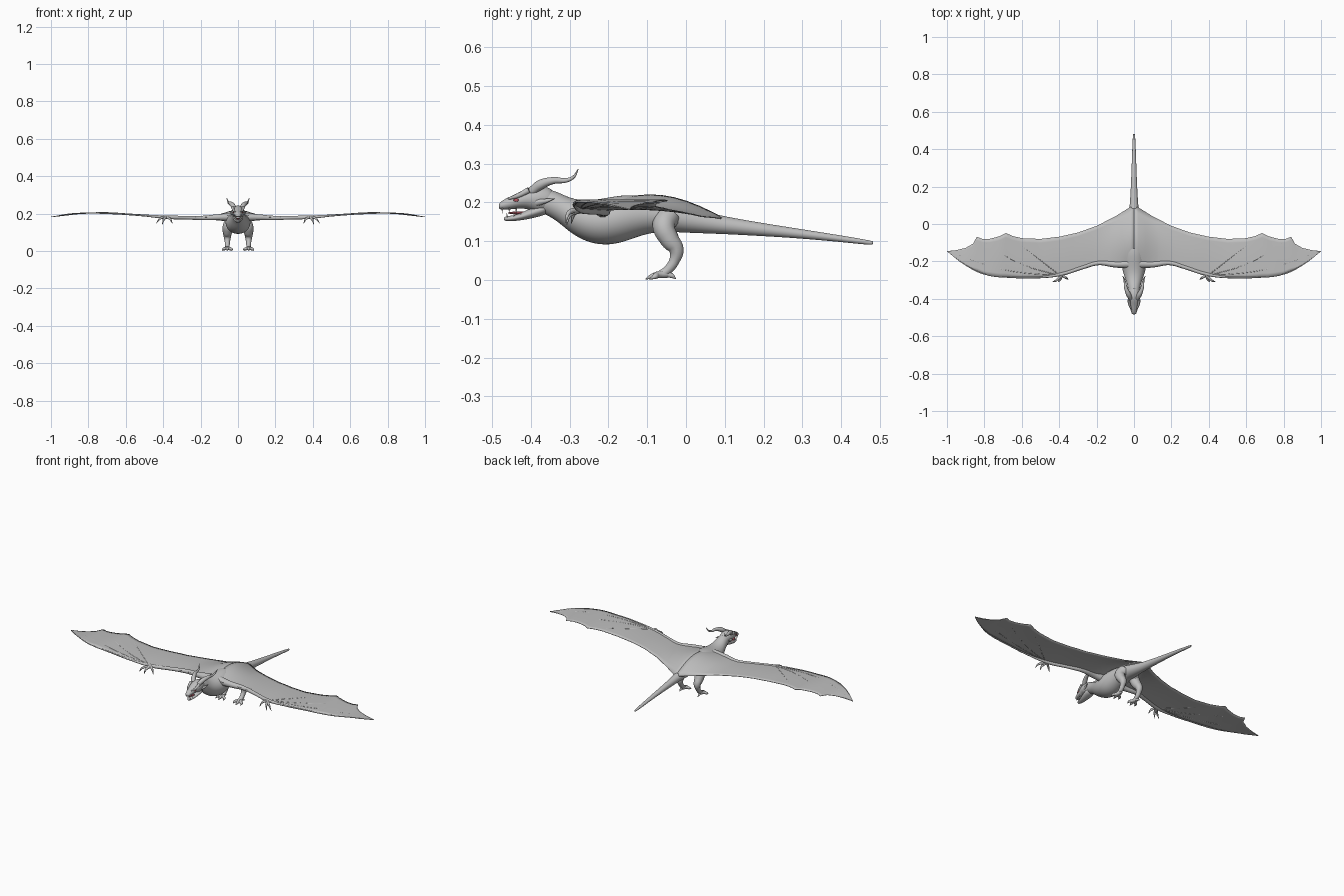
import bpy, bmesh, math
from mathutils import Vector

old = bpy.data.objects.get("Cube")
if old:
    bpy.data.objects.remove(old, do_unlink=True)


def material(name, rgb):
    m = bpy.data.materials.new(name)
    m.use_nodes = True
    m.diffuse_color = (*rgb, 1)
    bsdf = next(n for n in m.node_tree.nodes if n.type == 'BSDF_PRINCIPLED')
    bsdf.inputs["Base Color"].default_value = (*rgb, 1)
    return m


GREY = material("stone grey hide", (0.52, 0.52, 0.52))
RED = material("eye and mouth red", (0.5, 0.1, 0.13))
IVORY = material("tooth ivory", (0.72, 0.7, 0.66))


def finish(bm, name, mat, subdiv=0):
    bmesh.ops.recalc_face_normals(bm, faces=bm.faces)
    for f in bm.faces:
        f.smooth = True
    mesh = bpy.data.meshes.new(name)
    bm.to_mesh(mesh)
    bm.free()
    mesh.materials.append(mat)
    ob = bpy.data.objects.new(name, mesh)
    bpy.context.collection.objects.link(ob)
    if subdiv:
        mod = ob.modifiers.new("smooth", 'SUBSURF')
        mod.levels = mod.render_levels = subdiv
    return ob


def loft(name, stations, mat=GREY, sides=16):
    """Elliptical rings along y: (y, top z, bottom z, half width)."""
    bm = bmesh.new()
    rings = []
    for y, top, bottom, w in stations:
        angles = [2 * math.pi * i / sides for i in range(sides)]
        rings.append([bm.verts.new((w * math.cos(a), y,
                      (top + bottom) / 2 + (top - bottom) / 2 * math.sin(a)))
                      for a in angles])
    for a, b in zip(rings, rings[1:]):
        for i in range(sides):
            j = (i + 1) % sides
            bm.faces.new((a[i], a[j], b[j], b[i]))
    bm.faces.new(rings[0])
    bm.faces.new(rings[-1])
    return finish(bm, name, mat, 2)


def tube(name, path, side=1, mat=GREY, detail=3):
    """Smooth tapered tube through (x, y, z, radius) points."""
    cu = bpy.data.curves.new(name, 'CURVE')
    cu.dimensions = '3D'
    cu.bevel_depth = 1
    cu.bevel_resolution = detail
    cu.resolution_u = 6
    cu.use_fill_caps = True
    sp = cu.splines.new('BEZIER')
    sp.bezier_points.add(len(path) - 1)
    for p, (x, y, z, r) in zip(sp.bezier_points, path):
        p.co = (x * side, y, z)
        p.radius = r
        p.handle_left_type = p.handle_right_type = 'AUTO'
    cu.materials.append(mat)
    ob = bpy.data.objects.new(name, cu)
    bpy.context.collection.objects.link(ob)


def ball(name, loc, size, mat):
    bm = bmesh.new()
    bmesh.ops.create_uvsphere(bm, u_segments=12, v_segments=8, radius=1)
    for v in bm.verts:
        v.co = Vector(a * b for a, b in zip(v.co, size)) + Vector(loc)
    return finish(bm, name, mat)


def interp(keys, x):
    for (x0, v0), (x1, v1) in zip(keys, keys[1:]):
        if x <= x1:
            return v0 + (v1 - v0) * max(0, x - x0) / (x1 - x0)
    return keys[-1][1]


# Body, neck and tail in one sweep
loft("body", [
    (-.385, .238, .178, .024), (-.36, .236, .168, .031),
    (-.33, .228, .15, .035), (-.30, .212, .122, .045),
    (-.26, .205, .098, .06), (-.21, .212, .087, .07),
    (-.16, .222, .096, .066), (-.11, .218, .117, .055),
    (-.06, .207, .125, .047), (0, .19, .121, .037),
    (.08, .168, .119, .024), (.18, .15, .114, .018),
    (.30, .131, .107, .013), (.42, .112, .096, .009),
    (.475, .102, .09, .006), (.483, .1, .092, .004)])

# Head with open jaws
loft("upper_head", [
    (-.483, .196, .185, .009), (-.478, .203, .181, .013),
    (-.46, .213, .181, .019), (-.435, .224, .184, .025),
    (-.41, .238, .184, .033), (-.385, .246, .172, .036),
    (-.355, .24, .175, .03), (-.34, .23, .18, .022)])
loft("lower_jaw", [
    (-.47, .162, .154, .006), (-.462, .165, .151, .011),
    (-.44, .167, .152, .017), (-.41, .181, .156, .024),
    (-.38, .195, .163, .029), (-.355, .2, .17, .024)])
ball("tongue", (0, -.43, .173), (.011, .03, .004), RED)

# Wing outline as edge position and height along the span
lead_y = [(0, -.23), (.06, -.235), (.13, -.225), (.19, -.218), (.25, -.232),
          (.32, -.255), (.4, -.28), (.5, -.289), (.6, -.291), (.72, -.284),
          (.8, -.27), (.88, -.235), (.94, -.195), (1, -.146)]
trail_y = [(0, .1), (.02, .09), (.1, .04), (.2, -.01), (.3, -.046),
           (.4, -.068), (.5, -.08), (.6, -.076), (.65, -.064), (.685, -.048),
           (.72, -.066), (.77, -.079), (.81, -.08), (.84, -.068),
           (.86, -.105), (.9, -.128), (.95, -.14), (1, -.145)]
lead_z = [(0, .192), (.2, .18), (.4, .184), (.6, .198), (.75, .206),
          (.9, .199), (1, .182)]
trail_z = [(0, .158), (.1, .164), (.2, .175), (.35, .185), (.5, .19),
           (.7, .206), (.85, .199), (1, .182)]


def wing_point(x, t):
    y = interp(lead_y, x) * (1 - t) + interp(trail_y, x) * t
    z = interp(lead_z, x) * (1 - t) + interp(trail_z, x) * t
    bump = .005 * (1 - x) + .038 * math.exp(-(x / .1) ** 2)
    return Vector((x, y, z + bump * math.sin(math.pi * t)))


def on_wing(x, y, r):
    a, b = interp(lead_y, x), interp(trail_y, x)
    t = min(1, max(0, (y - a) / max(b - a, .001)))
    return (*wing_point(x, t), r)


def membrane(name, side):
    spans = sorted({x for x, _ in lead_y + trail_y} | {i / 40 for i in range(41)})
    rows = 10
    bm = bmesh.new()
    grid = [[bm.verts.new(wing_point(x, j / rows)) for j in range(rows + 1)]
            for x in spans]
    for a, b in zip(grid, grid[1:]):
        for j in range(rows):
            bm.faces.new((a[j], b[j], b[j + 1], a[j + 1]))
    for v in bm.verts:
        v.co.x *= side
    ob = finish(bm, name, GREY)
    mod = ob.modifiers.new("thickness", 'SOLIDIFY')
    mod.thickness = .003
    mod.offset = 0


for side, tag in ((1, "left"), (-1, "right")):
    membrane(tag + "_wing_membrane", side)

    # Wing arm along the leading edge, and finger bones to the scallop points
    arm = []
    for x, r in ((.03, .024), (.1, .017), (.19, .012), (.28, .01), (.38, .01),
                 (.5, .005), (.65, .004), (.8, .003), (.9, .0025), (.995, .001)):
        p = wing_point(x, 0)
        arm.append((x, p.y + r * .8, p.z - r * .3, r))
    tube(tag + "_wing_arm", arm, side)
    for n, (x1, y1) in enumerate(((.685, -.05), (.84, -.07), (.99, -.146))):
        path = []
        for k in range(7):
            f = k / 6
            x = .4 + (x1 - .4) * f
            y = -.272 + (y1 + .272) * f - .035 * math.sin(math.pi * f) * (n > 0)
            path.append(on_wing(x, y, .0035 - .0025 * f))
        tube(f"{tag}_wing_finger_{n + 1}", path, side, detail=1)

    # Hooked claws at the wrist
    for n, (x, y, z) in enumerate(((.437, -.31, .148), (.405, -.308, .142),
                                   (.35, -.296, .146))):
        tube(f"{tag}_wing_claw_{n + 1}",
             [(.385, -.272, .18, .008), (.385 * .4 + x * .6, y + .008, z + .026, .006),
              (x, y, z, .001)], side)

    # Leg and foot
    tube(tag + "_leg", [
        (.03, -.045, .165, .03), (.05, -.057, .138, .03), (.056, -.042, .104, .026),
        (.057, -.025, .078, .02), (.057, -.03, .05, .014),
        (.057, -.048, .025, .012), (.057, -.064, .014, .012)], side)
    for n, (x, y) in enumerate(((.034, -.088), (.057, -.097), (.08, -.088))):
        tube(f"{tag}_toe_{n + 1}",
             [(.057, -.05, .015, .01), ((x + .057) / 2, -.074, .013, .009),
              (x, y + .008, .009, .007), (x * 1.05 - .003, y - .007, .002, .001)], side)
    tube(tag + "_back_toe", [(.057, -.05, .016, .009), (.06, -.035, .01, .006),
                             (.06, -.026, .003, .001)], side)

    # Horn sweeping back and curling up
    tube(tag + "_horn", [
        (.018, -.398, .228, .012), (.03, -.375, .246, .013),
        (.044, -.34, .257, .009), (.049, -.31, .257, .006),
        (.054, -.29, .266, .004), (.062, -.278, .286, .001)], side)
    # Cheek spike behind the jaw
    tube(tag + "_cheek_spike", [(.025, -.385, .2, .01), (.036, -.362, .204, .006),
                                (.042, -.34, .21, .001)], side)

    # Brow, eye and teeth
    tube(tag + "_brow", [(.014, -.458, .21, .003), (.023, -.435, .217, .006),
                         (.028, -.405, .232, .008)], side)
    ball(tag + "_eye", (.0245 * side, -.438, .206), (.003, .007, .004), RED)
    for n in range(3):
        y, x = -.474 + .018 * n, .009 + .004 * n
        tube(f"{tag}_upper_tooth_{n + 1}", [(x, y, .186, .0025), (x, y, .172, .0004)],
             side, IVORY, 1)
        tube(f"{tag}_lower_tooth_{n + 1}", [(x - .002, y + .012, .16, .002),
             (x - .002, y + .012, .174, .0004)], side, IVORY, 1)
